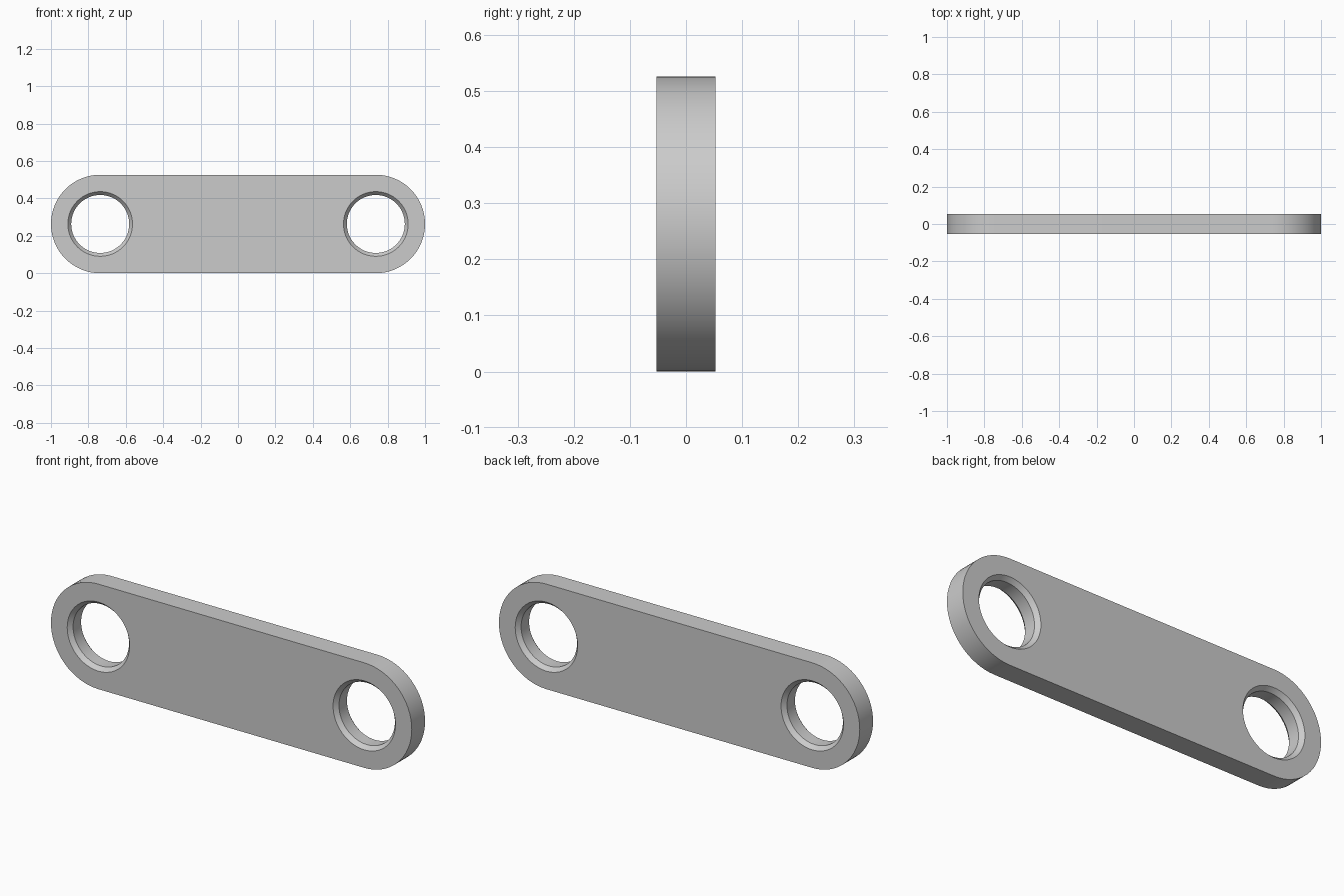
import bpy, bmesh, math

if "Cube" in bpy.data.objects:
    bpy.data.objects.remove(bpy.data.objects["Cube"])

U = 1 / 19                      # plate is 38 x 10 x 2 of these units
R, T = 5 * U, 2 * U             # end radius, thickness
CX, CZ = 14 * U, R              # hole centre
HOLE_R, RIM_R, CHAMFER = 0.155, 0.173, 0.021
SEG = 64


def mesh_object(name, bm):
    bmesh.ops.recalc_face_normals(bm, faces=bm.faces)
    mesh = bpy.data.meshes.new(name)
    bm.to_mesh(mesh)
    bm.free()
    obj = bpy.data.objects.new(name, mesh)
    bpy.context.collection.objects.link(obj)
    return obj


def loft(bm, rings):
    """Skin a stack of closed rings and cap both ends."""
    loops = [[bm.verts.new(p) for p in ring] for ring in rings]
    n = len(loops[0])
    for a, b in zip(loops, loops[1:]):
        for i in range(n):
            j = (i + 1) % n
            bm.faces.new((a[i], a[j], b[j], b[i]))
    bm.faces.new(loops[0])
    bm.faces.new(loops[-1])


def arc(cx, r, y, start, sweep, count):
    return [(cx + r * math.cos(start + sweep * i / count), y,
             CZ + r * math.sin(start + sweep * i / count)) for i in range(count)]


def stadium(y):
    half = SEG // 2
    step = math.pi * (half + 1) / half      # include both arc end points
    return (arc(CX, R, y, -math.pi / 2, step, half + 1)
            + arc(-CX, R, y, math.pi / 2, step, half + 1))


# Round-ended plate
bm = bmesh.new()
loft(bm, [stadium(-T / 2), stadium(T / 2)])
plate = mesh_object("link_plate", bm)

# Two holes, chamfered on both faces
over = 0.02
profile = [(-T / 2 - over, RIM_R + over * (RIM_R - HOLE_R) / CHAMFER),
           (-T / 2 + CHAMFER, HOLE_R)]
profile += [(-y, r) for y, r in reversed(profile)]
bm = bmesh.new()
for side in (-1, 1):
    loft(bm, [arc(side * CX, r, y, 0, 2 * math.pi, SEG) for y, r in profile])
cutter = mesh_object("hole_cutter", bm)
cutter.hide_render = True

mod = plate.modifiers.new("holes", 'BOOLEAN')
mod.operation = 'DIFFERENCE'
mod.solver = 'EXACT'
mod.object = cutter
bpy.context.view_layer.objects.active = plate
plate.select_set(True)
cutter.select_set(False)
bpy.ops.object.modifier_apply(modifier=mod.name)
bpy.data.objects.remove(cutter)
bpy.ops.object.shade_smooth_by_angle(angle=math.radians(30))
